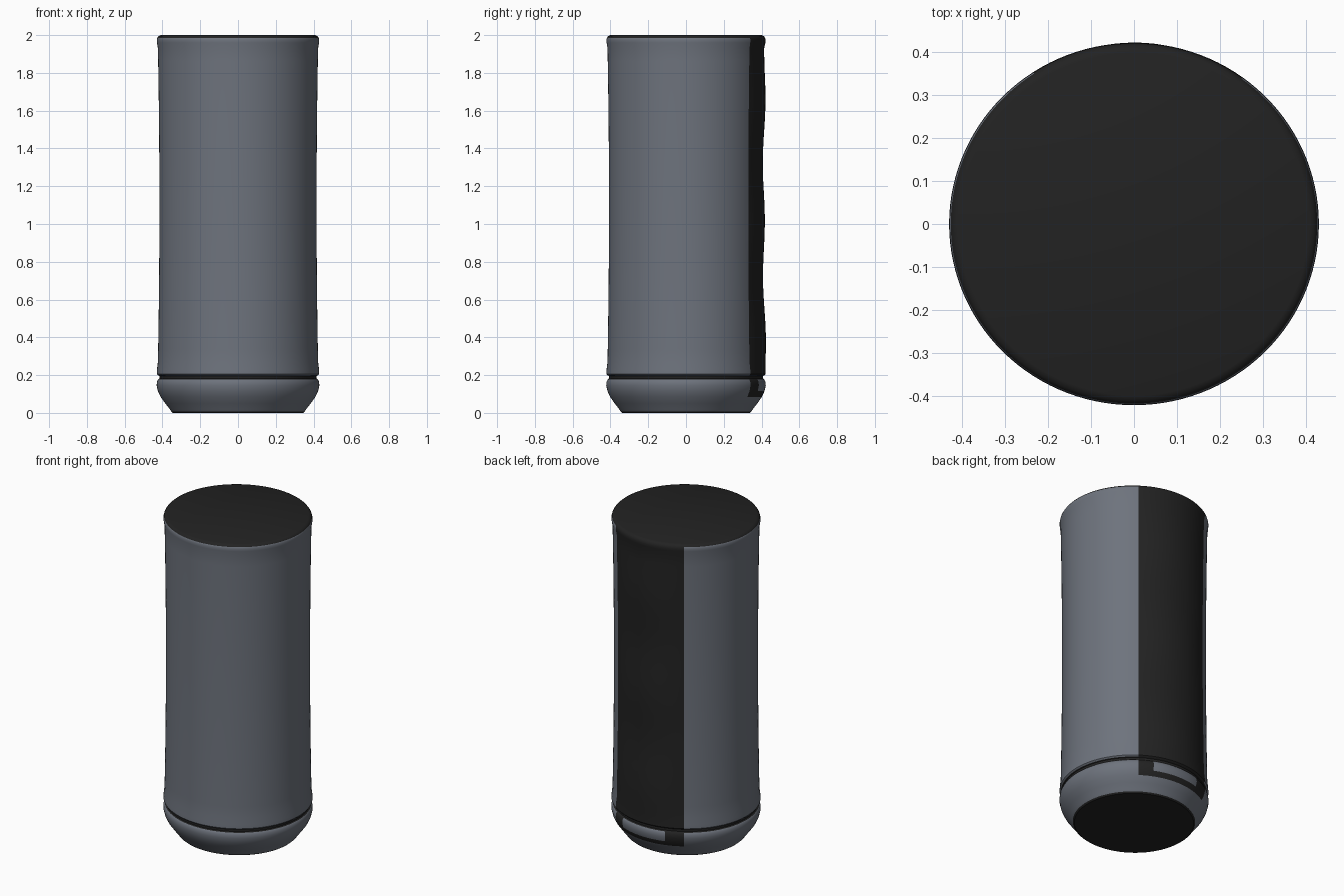
import bpy, bmesh, math

if "Cube" in bpy.data.objects:
    bpy.data.objects.remove(bpy.data.objects["Cube"])

SEG = 120          # 3 degrees per side
Y_SCALE = 0.98     # body is very slightly oval


def material(name, rgb):
    m = bpy.data.materials.new(name)
    m.diffuse_color = (*rgb, 1)
    m.use_nodes = True
    m.node_tree.nodes["Principled BSDF"].inputs["Base Color"].default_value = m.diffuse_color
    return m


grey = material("slate grey", (0.155, 0.172, 0.205))
black = material("soft black", (0.016, 0.016, 0.016))

# Lathe profile: (radius, height)
profile = [(0.345, 0.0), (0.354, 0.008), (0.36, 0.018), (0.385, 0.05), (0.41, 0.085),
           (0.424, 0.115), (0.431, 0.145), (0.429, 0.165), (0.423, 0.177),
           (0.416, 0.182), (0.416, 0.196), (0.423, 0.199), (0.430, 0.206),
           (0.429, 0.23), (0.424, 0.27)]
for i in range(1, 25):                       # long, faintly waisted wall
    z = 0.27 + i * (1.93 - 0.27) / 24
    profile.append((0.416 + 0.008 * ((z - 1.1) / 0.83) ** 2, z))
profile += [(0.429, 1.96), (0.430, 1.975), (0.427, 1.986), (0.420, 1.995), (0.408, 2.0)]


def in_strip(deg):
    return 54 <= deg <= 123


def back_bulge(deg, z):
    """Soft ripples of the back strip."""
    if not 54 < deg < 123 or not 0.25 < z < 1.95:
        return 0
    fade = math.sin(math.pi * (deg - 54) / 69)
    return fade * (0.004 + 0.006 * math.cos((z - 0.4) * 2 * math.pi / 0.62))


def is_black(deg, z):
    if z < 0.012 or z > 1.985 or 0.178 < z < 0.198:   # base, lid, groove
        return True
    if in_strip(deg):
        if 0.12 < z < 0.178 and 66 < deg < 108:       # grey patch low on the strip
            return False
        return z > 0.09
    return False


# Main body
bm = bmesh.new()
rings = []
for r, z in profile:
    ring = []
    for k in range(SEG):
        deg = k * 360 / SEG
        a = math.radians(deg)
        rr = r + back_bulge(deg, z)
        ring.append(bm.verts.new((rr * math.cos(a), rr * math.sin(a) * Y_SCALE, z)))
    rings.append(ring)
for lo, hi in zip(rings, rings[1:]):
    for k in range(SEG):
        n = (k + 1) % SEG
        f = bm.faces.new((lo[k], lo[n], hi[n], hi[k]))
        z = (lo[k].co.z + hi[k].co.z) / 2
        f.material_index = int(is_black((k + 0.5) * 360 / SEG, z))

# Flat base and lid
for ring in (rings[0][::-1], rings[-1]):
    bm.faces.new(ring).material_index = 1

mesh = bpy.data.meshes.new("canister_body")
bm.to_mesh(mesh)
bm.free()
mesh.materials.append(grey)
mesh.materials.append(black)
body = bpy.data.objects.new("canister_body", mesh)
bpy.context.collection.objects.link(body)
bpy.context.view_layer.objects.active = body
body.select_set(True)
bpy.ops.object.shade_smooth_by_angle(angle=math.radians(40))
